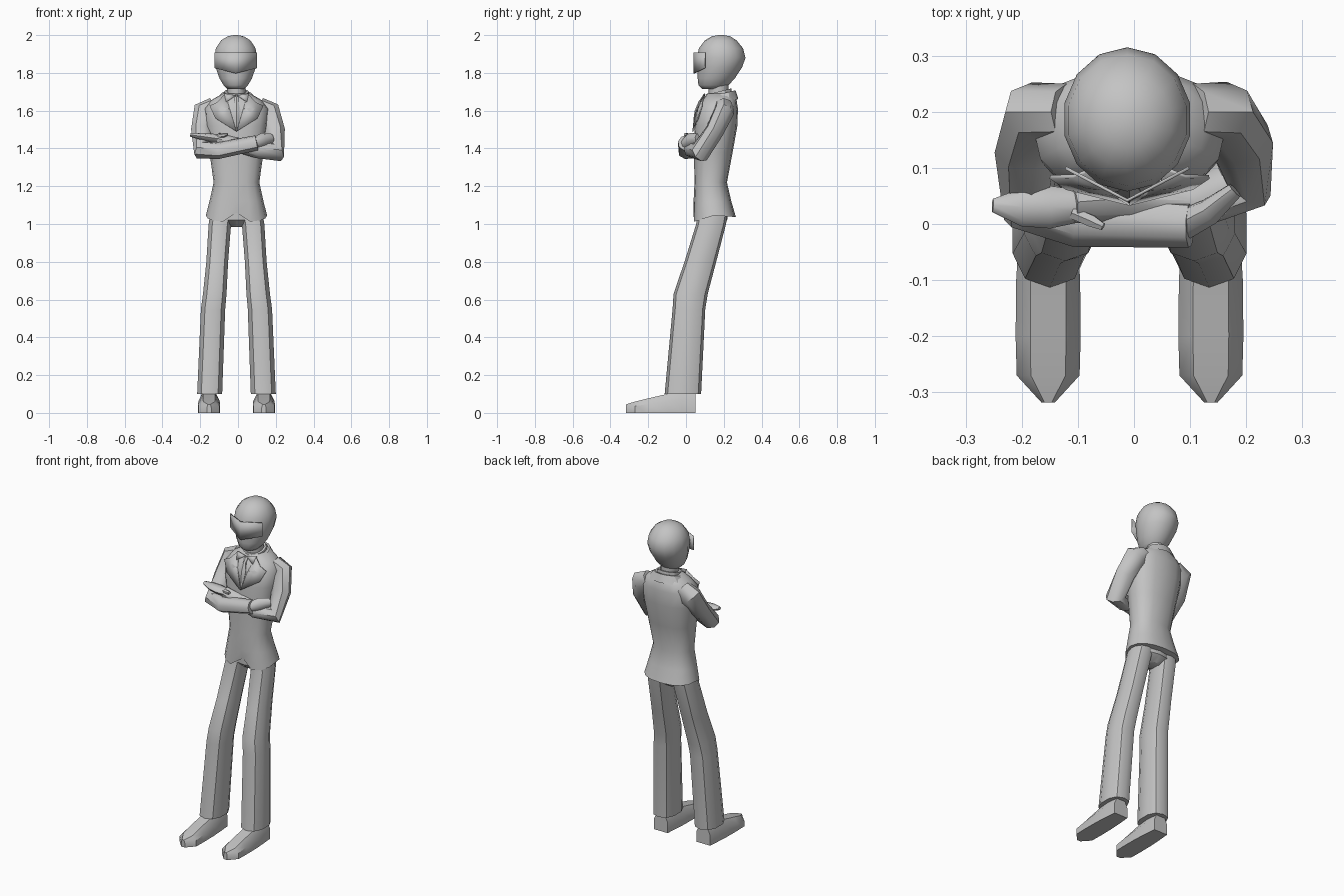
import bpy, bmesh, math
from mathutils import Vector

cube = bpy.data.objects.get("Cube")
if cube:
    bpy.data.objects.remove(cube, do_unlink=True)

GREY = (0.55, 0.55, 0.55, 1)
mat = bpy.data.materials.new("plain grey")
mat.use_nodes = True
mat.diffuse_color = GREY
shader = mat.node_tree.nodes["Principled BSDF"]
shader.inputs["Base Color"].default_value = GREY
shader.inputs["Roughness"].default_value = 0.8

MID = -0.008  # symmetry line of the body


def make(name, verts, faces, angle=40, thick=0):
    mesh = bpy.data.meshes.new(name)
    mesh.from_pydata(verts, [], faces)
    bm = bmesh.new()
    bm.from_mesh(mesh)
    bmesh.ops.recalc_face_normals(bm, faces=bm.faces)
    bm.to_mesh(mesh)
    bm.free()
    mesh.materials.append(mat)
    obj = bpy.data.objects.new(name, mesh)
    bpy.context.collection.objects.link(obj)
    if thick:
        solid = obj.modifiers.new("thickness", "SOLIDIFY")
        solid.thickness = thick
        solid.offset = 0
    bpy.ops.object.select_all(action="DESELECT")
    obj.select_set(True)
    bpy.context.view_layer.objects.active = obj
    bpy.ops.object.shade_smooth_by_angle(angle=math.radians(angle))
    return obj


def skin(name, rings, angle=40, caps=True):
    """Bridge equal-sized rings of points into one surface."""
    n = len(rings[0])
    verts = [p for ring in rings for p in ring]
    faces = [(r * n + i, r * n + (i + 1) % n, (r + 1) * n + (i + 1) % n, (r + 1) * n + i)
             for r in range(len(rings) - 1) for i in range(n)]
    if caps:
        faces += [tuple(range(n)), tuple(range(len(verts) - n, len(verts)))]
    return make(name, verts, faces, angle)


def unit_ring(n, power=2.0):
    """Rounded ring that starts at the front, as (side, depth) pairs."""
    out = []
    for i in range(n):
        a = math.tau * i / n
        s, c = math.sin(a), -math.cos(a)
        out.append([math.copysign(abs(v) ** (2 / power), v) if abs(v) > 1e-6 else 0 for v in (s, c)])
    return out


def level(z, cx, rx, front, back, n=12, power=2.0):
    """Horizontal ring between a front and a back depth."""
    cy, ry = (front + back) / 2, (back - front) / 2
    return [Vector((cx + s * rx, cy + d * ry, z)) for s, d in unit_ring(n, power)]


def tube(name, path, n=8):
    """Tube along (x, y, z, width, height) stations, mitred at bends."""
    pts = [Vector(p[:3]) for p in path]
    rings, side = [], None
    for i, p in enumerate(path):
        into = (pts[i] - pts[max(i - 1, 0)]).normalized()
        out = (pts[min(i + 1, len(pts) - 1)] - pts[i]).normalized()
        t = (into + out).normalized()
        ref = Vector((1, 0, 0)) if side is None and abs(t.x) < 0.8 else (side or Vector((0, 1, 0)))
        side = (ref - t * ref.dot(t)).normalized()
        up = t.cross(side)
        rings.append([pts[i] + side * s * p[3] + up * d * p[4] for s, d in unit_ring(n)])
    return skin(name, rings, 45)


# Head and neck
head = [(1.715, .045, .085, .2), (1.735, .066, .066, .225), (1.77, .088, .062, .258),
        (1.83, .109, .06, .297), (1.88, .115, .058, .315), (1.93, .108, .068, .302),
        (1.972, .08, .1, .268), (1.993, .045, .135, .235), (2.0, .012, .17, .2)]
skin("head", [level(z, MID - .004, *r, n=14) for z, *r in head], 50)
skin("neck", [level(z, MID, .049, .12, .225) for z in (1.62, 1.76)])

# Folded visor plate
xs, cx = (-.11, 0, .11), MID - .004
top = [(cx + x, .1 if x else .042, 1.908) for x in xs]
low = [(cx + x, .1 if x else .042, 1.825 if x else 1.797) for x in xs]
make("visor", top + low, [(0, 1, 4, 3), (1, 2, 5, 4)], 10, .006)

# Jacket body with a dipping hem and a notch at the front
body = [(1.045, .162, .034, .264), (1.12, .143, .04, .24), (1.22, .121, .045, .217),
        (1.38, .143, .042, .247), (1.52, .165, .045, .272), (1.61, .17, .056, .275),
        (1.655, .135, .085, .268), (1.69, .075, .112, .25)]
rings = [level(z, MID, *r, n=16, power=2.4) for z, *r in body]
for p in rings[0]:
    p.z -= .035 * max(0, (.149 - p.y) / .115) + .008 * max(0, (p.y - .149) / .115)
rings[0][0] += Vector((0, .025, .05))
skin("jacket", rings)

# Shirt collar and turned jacket collar, both higher at the back
for name, sizes in (("shirt_collar", [(1.655, .072, .1, .245), (1.7, .066, .105, .24), (1.7, .052, .118, .228)]),
                    ("jacket_collar", [(1.635, .125, .095, .277), (1.685, .082, .115, .262), (1.685, .07, .13, .25)])):
    rings = [level(z, MID, *r) for z, *r in sizes]
    for ring in rings:
        for p in ring:
            p.z += (p.y - .17) * .25
    skin(name, rings, 30, caps=False)

# Lapels and collar points, mirrored
for side, label in ((-1, "right"), (1, "left")):
    def sided(pts):
        return [(MID + side * x, y, z) for x, y, z in pts]
    make(label + "_lapel", sided([(.06, .1, 1.69), (.1, .085, 1.645), (.142, .084, 1.625),
                                  (.112, .064, 1.56), (.0, .036, 1.49), (.03, .054, 1.59)]),
         [(0, 1, 5), (1, 2, 3, 5), (3, 4, 5)], 25, .007)
    make(label + "_collar_point", sided([(.004, .092, 1.68), (.065, .1, 1.69), (.055, .078, 1.645)]),
         [(0, 1, 2)], 25, .007)

# Tie
tie = [(1.675, .016, .085, .11), (1.648, .011, .066, .09), (1.6, .026, .046, .075),
       (1.565, .02, .041, .07), (1.505, .003, .036, .06)]
skin("tie", [level(z, MID, *r, n=6) for z, *r in tie], 30)

# Crossed sleeves
tube("right_sleeve", [(-.12, .2, 1.625, .05, .05), (-.172, .2, 1.59, .055, .07), (-.19, .135, 1.49, .05, .06),
                      (-.187, .035, 1.39, .052, .056), (-.1, .005, 1.39, .043, .05),
                      (.1, -.002, 1.43, .04, .042)])
tube("left_sleeve", [(.105, .2, 1.625, .05, .05), (.157, .2, 1.59, .055, .07), (.19, .15, 1.49, .05, .06),
                     (.197, .075, 1.38, .055, .058), (.1, .035, 1.395, .045, .048),
                     (-.03, .04, 1.425, .036, .038), (-.11, .035, 1.45, .034, .034)])

# Hands
tube("left_hand", [(-.08, .033, 1.448, .026, .024), (-.15, .03, 1.458, .038, .022),
                   (-.2, .03, 1.465, .034, .018), (-.252, .033, 1.472, .012, .01)])
tube("left_thumb", [(-.11, .02, 1.465, .012, .012), (-.075, .005, 1.47, .012, .012),
                    (-.055, -.005, 1.475, .007, .007)], 6)
tube("right_hand", [(.09, 0, 1.428, .028, .03), (.135, .022, 1.448, .024, .036), (.18, .06, 1.455, .015, .024)])

# Seat of the trousers
skin("trouser_seat", [level(z, MID, *r) for z, *r in
                      [(.985, .05, .1, .18), (1.02, .125, .062, .218), (1.1, .13, .06, .225)]])

# Trouser legs and shoes, mirrored
legs = [(1.08, .075, .062, .06, .225), (1.0, .088, .062, .054, .212), (.8, .102, .06, -.008, .16),
        (.63, .115, .065, -.066, .115), (.55, .124, .067, -.071, .102), (.1, .142, .069, -.113, .08)]
shoes = [(.05, .046, .11), (-.02, .052, .12), (-.1, .057, .1), (-.2, .058, .077), (-.27, .056, .06), (-.318, .012, .045)]
for side, label in ((-1, "right"), (1, "left")):
    skin(label + "_trouser_leg", [level(z, MID + side * off, *r, n=10, power=2.4) for z, off, *r in legs])
    foot = MID + side * .145
    skin(label + "_shoe", [[Vector((foot + w * a, y, h * b)) for a, b in
                            ((-1, 0), (1, 0), (1, .6), (.55, 1), (-.55, 1), (-1, .6))]
                           for y, w, h in shoes])
